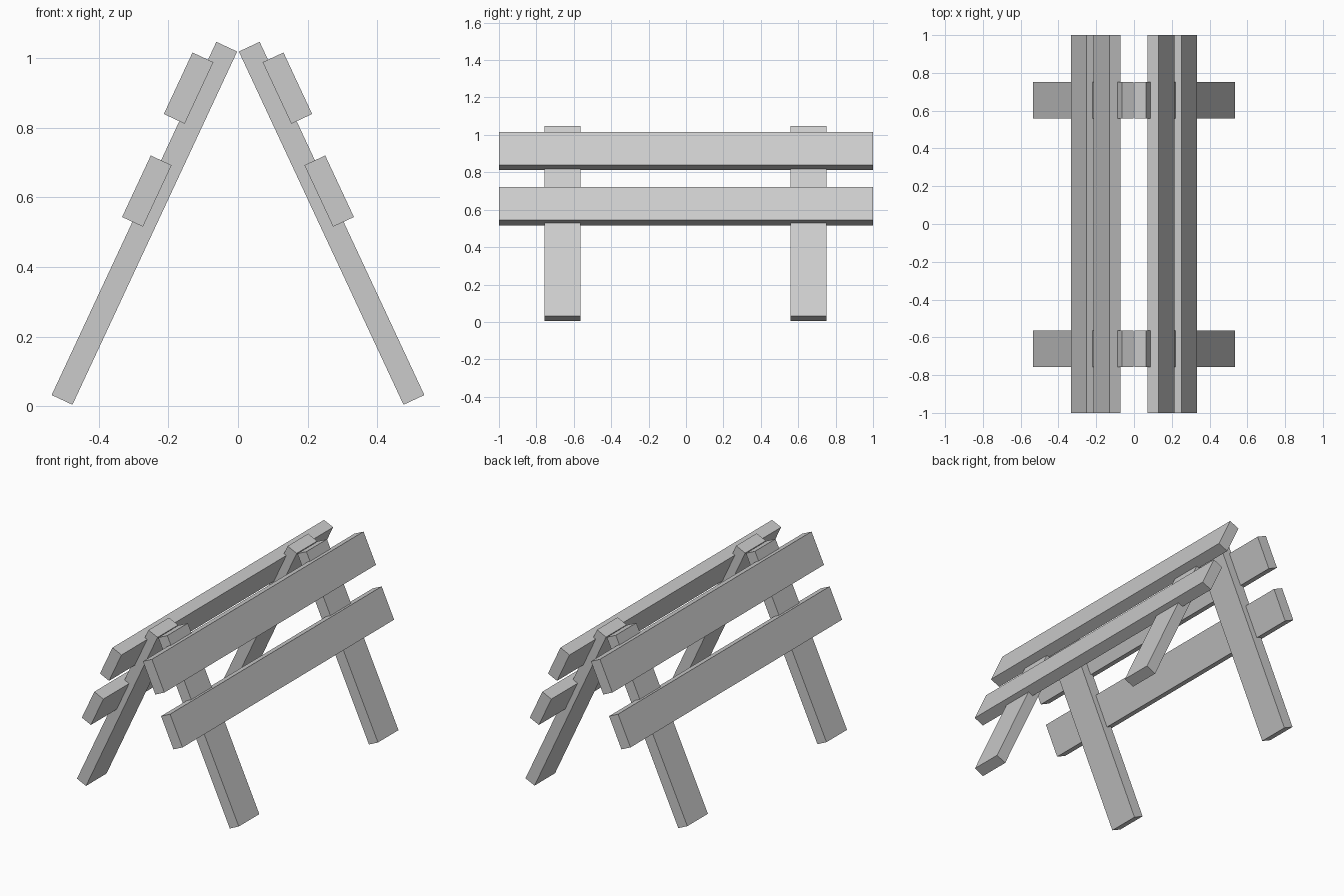
import bpy
from math import radians

if "Cube" in bpy.data.objects:
    bpy.data.objects.remove(bpy.data.objects["Cube"])

TILT = radians(25)      # lean of each side of the A-frame
THICK = 0.066           # board thickness


def board(name, side, x, y, z, width_y, length):
    """Flat board leaning toward the ridge; side is +1 (right) or -1 (left)."""
    bpy.ops.mesh.primitive_cube_add(size=1, location=(side * x, y, z))
    ob = bpy.context.object
    ob.name = name
    ob.scale = (THICK, width_y, length)
    ob.rotation_euler = (0, -side * TILT, 0)
    bpy.ops.object.transform_apply(location=False, rotation=True, scale=True)
    return ob


for side, label in ((1, "right"), (-1, "left")):
    # Leaning legs, one pair near each end
    for y, end in ((-0.66, "front"), (0.655, "back")):
        board(f"{end}_{label}_leg", side, 0.269, y, 0.5255, 0.194, 1.12)
    # Long rails let into the outer faces of the legs
    board(f"upper_{label}_rail", side, 0.142, 0, 0.914, 2.0, 0.195)
    board(f"lower_{label}_rail", side, 0.262, 0, 0.618, 2.0, 0.195)
